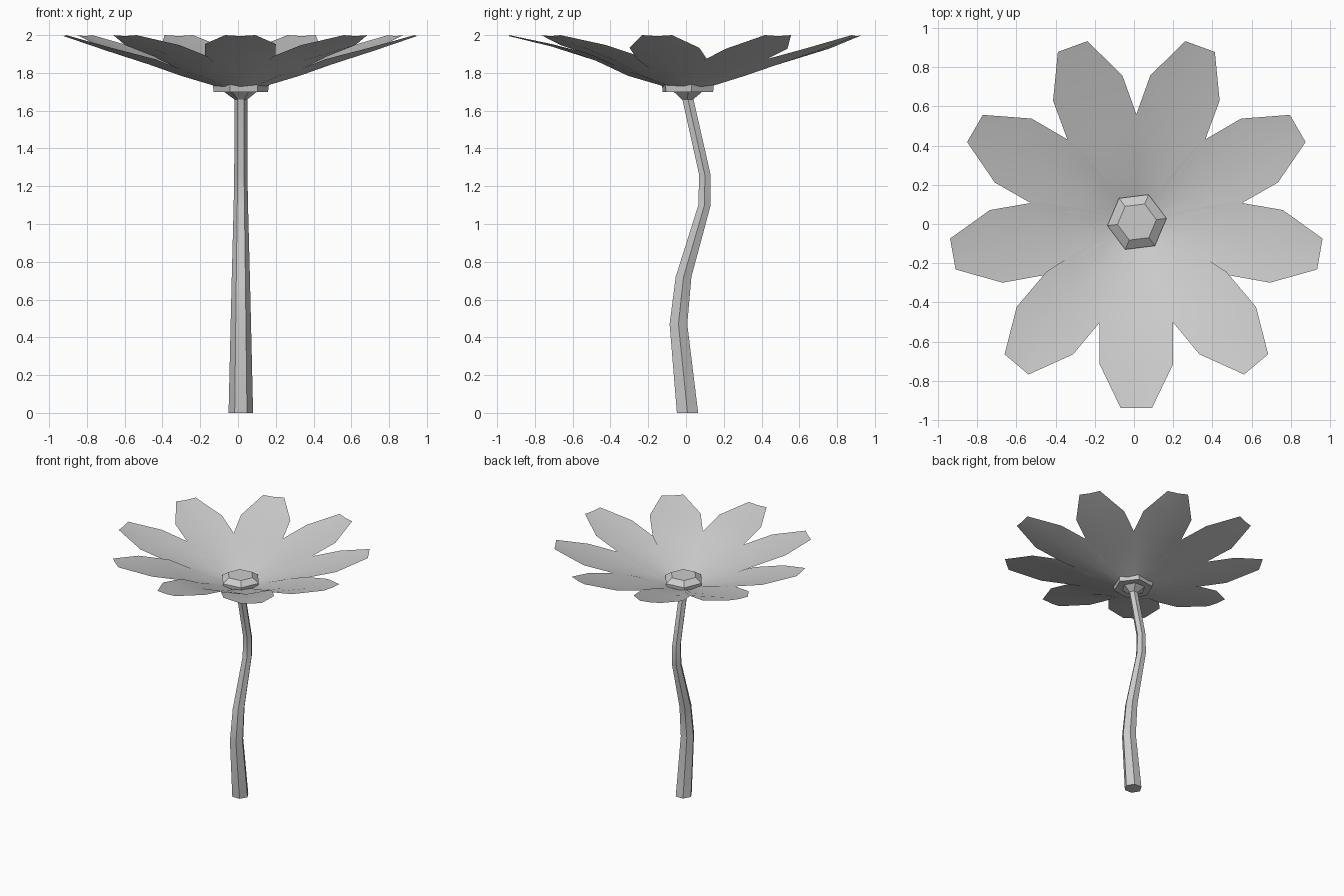
import bpy, bmesh, math

if "Cube" in bpy.data.objects:
    bpy.data.objects.remove(bpy.data.objects["Cube"])

CX, CY = 0.012, 0.012   # flower axis


def make_object(name, bm, smooth=None):
    mesh = bpy.data.meshes.new(name)
    bm.to_mesh(mesh)
    bm.free()
    ob = bpy.data.objects.new(name, mesh)
    bpy.context.collection.objects.link(ob)
    if smooth:
        bpy.context.view_layer.objects.active = ob
        ob.select_set(True)
        bpy.ops.object.shade_smooth_by_angle(angle=math.radians(smooth))
        ob.select_set(False)
    return ob


def loft(name, rings, turn=0.0, sides=6, smooth=None):
    """Skin polygon rings given as (x, y, z, radius), closed at both ends."""
    bm = bmesh.new()
    loops = []
    for x, y, z, r in rings:
        loops.append([bm.verts.new((x + r * math.cos(turn + math.tau * i / sides),
                                    y + r * math.sin(turn + math.tau * i / sides), z))
                      for i in range(sides)])
    for a, b in zip(loops, loops[1:]):
        for i in range(sides):
            j = (i + 1) % sides
            bm.faces.new((a[i], a[j], b[j], b[i]))
    bm.faces.new(loops[0][::-1])
    bm.faces.new(loops[-1])
    return make_object(name, bm, smooth)


# curved, tapering stem
path = [(0.008, 0.0, 0.065), (-0.04, 0.47, 0.054), (-0.013, 0.72, 0.048),
        (0.098, 1.10, 0.038), (0.1, 1.26, 0.035), (0.008, 1.67, 0.034)]
loft("stem", [(0.015, y, z, r) for y, z, r in path], smooth=40)

# cup under the petals
loft("flower_base", [(0.015, 0.008, 1.66, 0.035), (CX, CY, 1.725, 0.12)])

# bevelled centre of the flower
loft("flower_centre", [(0.015, 0.01, 1.70, 0.145), (0.015, 0.01, 1.755, 0.152),
                       (0.015, 0.01, 1.79, 0.10)], turn=math.radians(7))

# petal stations: distance out, half width, midrib height, edge height
STATIONS = [(0.03, 0.03, 1.685, 1.69), (0.15, 0.065, 1.735, 1.745),
            (0.32, 0.135, 1.785, 1.81), (0.49, 0.187, 1.84, 1.868),
            (0.725, 0.188, 1.915, 1.928), (0.95, 0.08, 1.995, 2.0)]


def petal(index):
    angle = math.radians(270 + 40 * index)
    c, s = math.cos(angle), math.sin(angle)
    bm = bmesh.new()
    rows = []
    for k, (r, w, zm, ze) in enumerate(STATIONS):
        lift = 0.025 * max(0, -s) if k in (3, 4) else 0   # front petals arch a little more
        rows.append([bm.verts.new((CX + r * c - t * w * s, CY + r * s + t * w * c,
                                   (zm if t == 0 else ze) + lift))
                     for t in (-1, 0, 1)])
    for a, b in zip(rows, rows[1:]):
        for i in range(2):
            bm.faces.new((a[i], b[i], b[i + 1], a[i + 1]))
    make_object(f"petal_{index + 1}", bm, smooth=60)


# nine petals around the centre
for n in range(9):
    petal(n)
